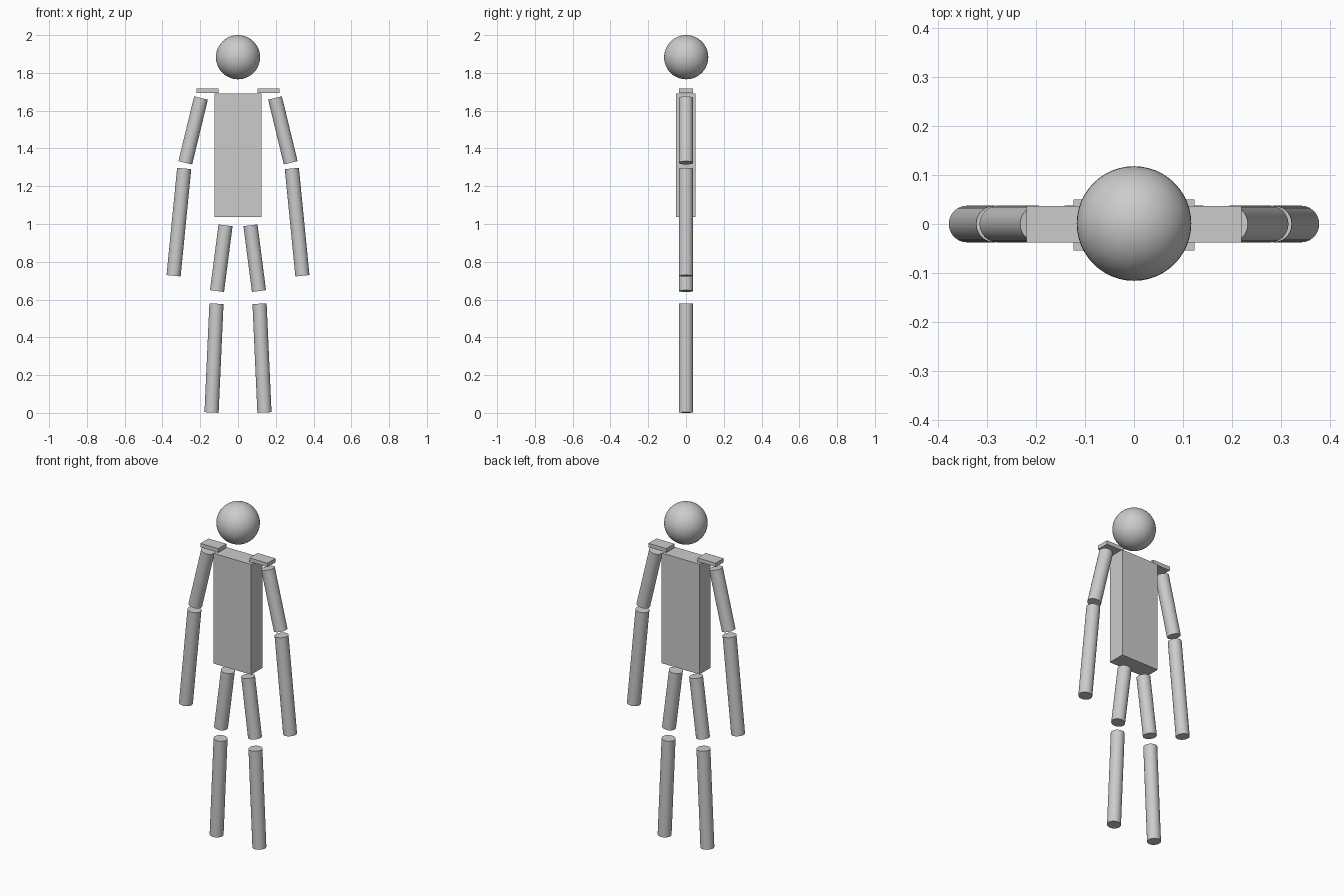
import bpy
import math
from mathutils import Vector

if "Cube" in bpy.data.objects:
    bpy.data.objects.remove(bpy.data.objects["Cube"])

grey = bpy.data.materials.new("light_grey")
grey.diffuse_color = (0.6, 0.6, 0.6, 1)
grey.use_nodes = True
grey.node_tree.nodes["Principled BSDF"].inputs["Base Color"].default_value = grey.diffuse_color


def finish(name, smooth=False):
    ob = bpy.context.object
    ob.name = name
    ob.data.materials.append(grey)
    if smooth:
        bpy.ops.object.shade_smooth_by_angle(angle=math.radians(40))


def box(name, lo, hi):
    lo, hi = Vector(lo), Vector(hi)
    bpy.ops.mesh.primitive_cube_add(size=1, location=(lo + hi) / 2)
    bpy.context.object.scale = hi - lo
    bpy.ops.object.transform_apply(location=False, rotation=False)
    finish(name)


def limb(name, top, bottom):
    # Straight cylinder between two (x, z) end centres
    a, b = Vector((top[0], 0, top[1])), Vector((bottom[0], 0, bottom[1]))
    bpy.ops.mesh.primitive_cylinder_add(
        vertices=32, radius=0.0375, depth=(a - b).length, location=(a + b) / 2,
        rotation=(0, math.atan2(a.x - b.x, a.z - b.z), 0))
    finish(name, True)


# Head
bpy.ops.mesh.primitive_uv_sphere_add(
    segments=48, ring_count=24, radius=0.117, location=(0, 0.001, 1.883))
finish("head", True)

# Torso
box("torso", (-0.124, -0.054, 1.038), (0.124, 0.05, 1.69))

# Shoulder plates, arms and legs on both sides
for side, s in (("left", 1), ("right", -1)):
    xs = sorted((s * 0.102, s * 0.22))
    box(side + "_shoulder", (xs[0], -0.038, 1.694), (xs[1], 0.037, 1.717))
    limb(side + "_upper_arm", (s * 0.196, 1.667), (s * 0.279, 1.324))
    limb(side + "_forearm", (s * 0.285, 1.294), (s * 0.341, 0.726))
    limb(side + "_thigh", (s * 0.066, 0.993), (s * 0.111, 0.645))
    limb(side + "_shin", (s * 0.114, 0.578), (s * 0.140, 0.002))
